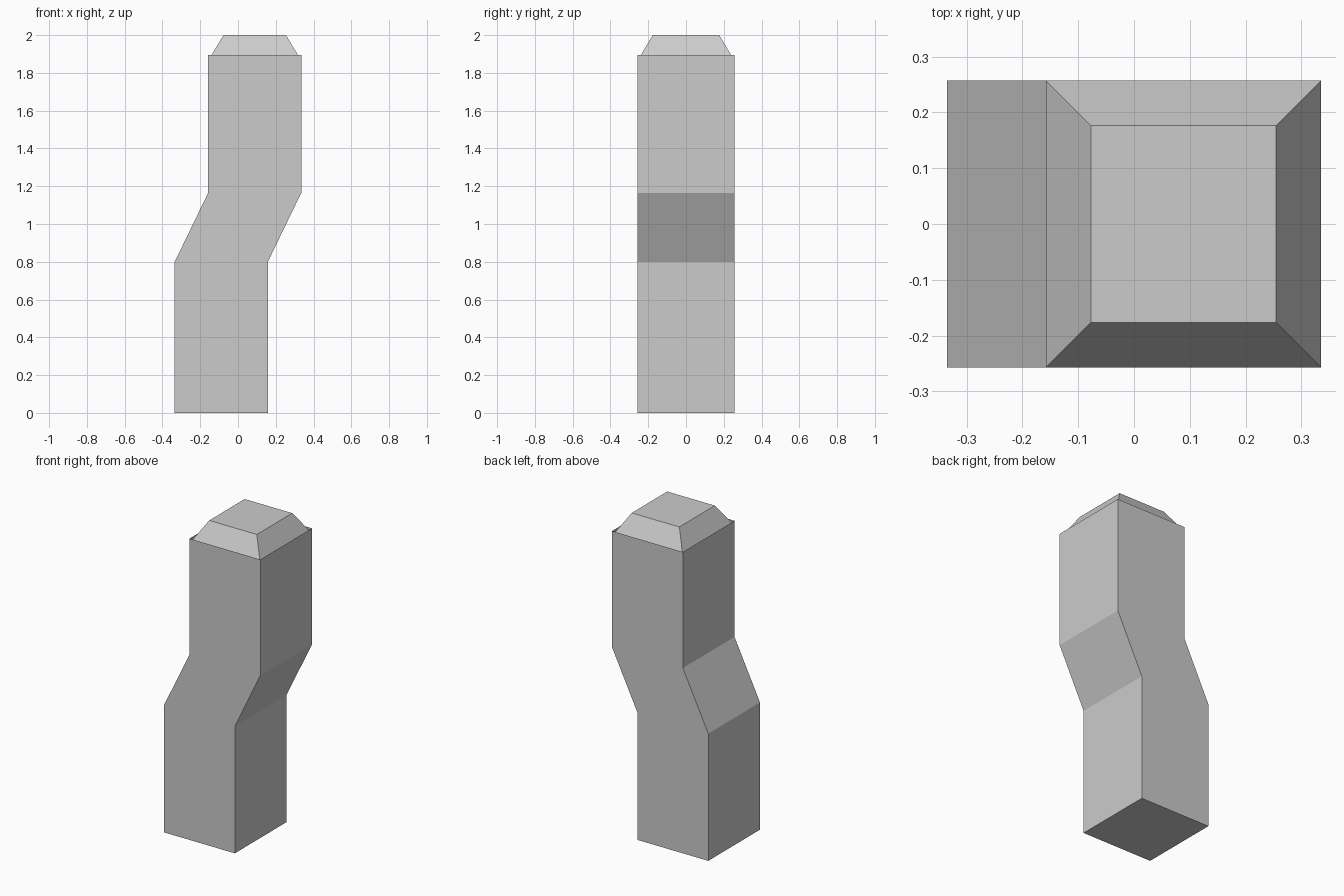
import bpy, bmesh

if "Cube" in bpy.data.objects:
    bpy.data.objects.remove(bpy.data.objects["Cube"])

X0, W, SHIFT, HY = -0.335, 0.493, 0.177, 0.257  # left edge, width, sideways step, half depth


def ring(bm, x, z, inset=0.0):
    """Rectangular cross-section at height z."""
    a, b, y = x + inset, x + W - inset, HY - inset
    return [bm.verts.new(p) for p in ((a, -y, z), (b, -y, z), (b, y, z), (a, y, z))]


def loft(name, sections, bottom=False, top=False):
    """Skin a stack of cross-sections with flat faces."""
    bm = bmesh.new()
    rings = [ring(bm, *s) for s in sections]
    for lo, hi in zip(rings, rings[1:]):
        for i in range(4):
            j = (i + 1) % 4
            bm.faces.new((lo[i], lo[j], hi[j], hi[i]))
    if bottom:
        bm.faces.new(rings[0][::-1])
    if top:
        bm.faces.new(rings[-1])
    mesh = bpy.data.meshes.new(name)
    bm.to_mesh(mesh)
    bm.free()
    obj = bpy.data.objects.new(name, mesh)
    bpy.context.collection.objects.link(obj)
    return obj


# Cranked square shaft with an open upper rim
XT = X0 + SHIFT
loft("offset_shaft", [(X0, 0), (X0, 0.80), (XT, 1.165), (XT, 1.895)], bottom=True)

# Bevelled cap seated slightly below the rim
loft("bevelled_cap", [(XT, 1.865), (XT, 2.0, 0.081)], top=True)
